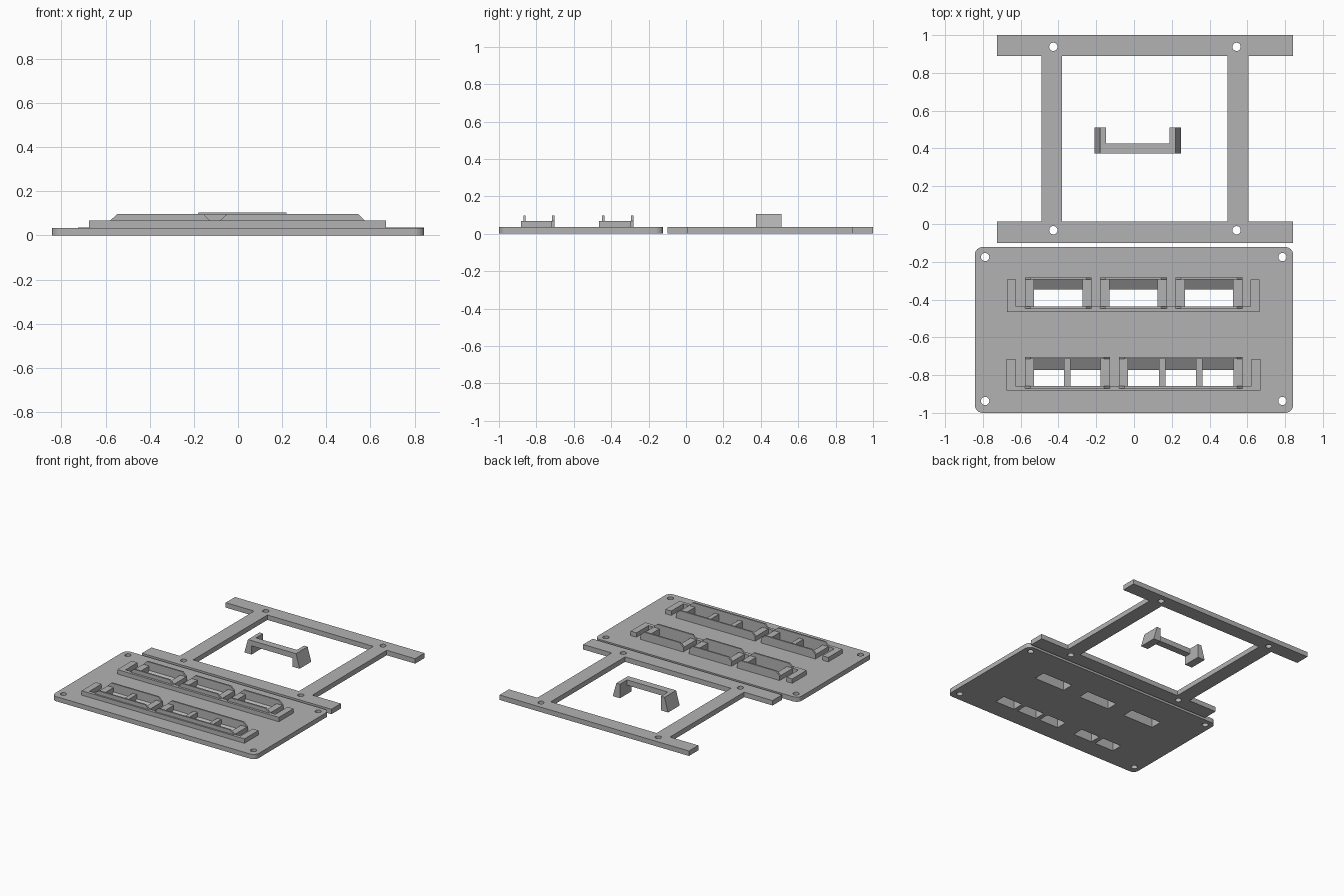
import bpy, bmesh, math
from mathutils import Vector

cube = bpy.data.objects.get("Cube")
if cube:
    bpy.data.objects.remove(cube)

grey = bpy.data.materials.new("mid_grey")
grey.use_nodes = True
grey.diffuse_color = (0.45, 0.45, 0.45, 1)
grey.node_tree.nodes["Principled BSDF"].inputs["Base Color"].default_value = grey.diffuse_color

PLATE_Z, FRAME_Z, RAIL_Z, CLIP_Z = 0.035, 0.037, 0.068, 0.097
HOLE_R = 0.022


def prism(bm, axis, profile, a, b):
    """Extrude a 2D profile along an axis from a to b."""
    place = {"x": lambda u, v: Vector((a, u, v)),
             "y": lambda u, v: Vector((u, a, v)),
             "z": lambda u, v: Vector((u, v, a))}[axis]
    face = bm.faces.new([bm.verts.new(place(u, v)) for u, v in profile])
    out = bmesh.ops.extrude_face_region(bm, geom=[face])
    step = Vector([(b - a) * (axis == k) for k in "xyz"])
    bmesh.ops.translate(bm, vec=step, verts=[g for g in out["geom"] if isinstance(g, bmesh.types.BMVert)])


def box(bm, x0, x1, y0, y1, z0, z1):
    prism(bm, "z", [(x0, y0), (x1, y0), (x1, y1), (x0, y1)], z0, z1)


def circle(x, y, r, n=24):
    return [(x + r * math.cos(math.tau * i / n), y + r * math.sin(math.tau * i / n)) for i in range(n)]


def rounded(x0, x1, y0, y1, r, n=6):
    pts = []
    for k, (cx, cy) in enumerate([(x1 - r, y1 - r), (x0 + r, y1 - r), (x0 + r, y0 + r), (x1 - r, y0 + r)]):
        for i in range(n + 1):
            t = math.pi / 2 * (k + i / n)
            pts.append((cx + r * math.cos(t), cy + r * math.sin(t)))
    return pts


def finish(bm, name):
    bmesh.ops.recalc_face_normals(bm, faces=bm.faces[:])
    mesh = bpy.data.meshes.new(name)
    bm.to_mesh(mesh)
    bm.free()
    mesh.materials.append(grey)
    ob = bpy.data.objects.new(name, mesh)
    bpy.context.scene.collection.objects.link(ob)
    return ob


def cut(ob, cutter):
    """Bake a boolean cut and discard the cutter."""
    cutter.hide_render = True
    mod = ob.modifiers.new("cut", "BOOLEAN")
    mod.operation, mod.solver, mod.object = "DIFFERENCE", "EXACT", cutter
    bpy.context.view_layer.update()
    baked = bpy.data.meshes.new_from_object(ob.evaluated_get(bpy.context.evaluated_depsgraph_get()))
    ob.modifiers.clear()
    ob.data = baked
    bpy.data.objects.remove(cutter)


# Each row: rail ends, rail front, wall planes, slot back edge, cells (x0, x1, windows)
rows = [
    dict(name="rear", x=(-0.673, 0.664), front=-0.465, inner=-0.436, back=-0.294, slot=-0.347,
         cells=[(-0.578, -0.224, 1), (-0.18, 0.174, 1), (0.22, 0.574, 1)]),
    dict(name="front", x=(-0.676, 0.671), front=-0.882, inner=-0.858, back=-0.716, slot=-0.772,
         cells=[(-0.578, -0.128, 2), (-0.08, 0.575, 3)]),
]
END, RIB, WALL, SLOPE = 0.049, 0.034, 0.012, 0.03

slots = bmesh.new()
for row in rows:
    x0, x1 = row["x"]
    f, i, b = row["front"], row["inner"], row["back"]
    # U-shaped rail around the row
    bm = bmesh.new()
    w = 0.048
    prism(bm, "z", [(x0, f), (x1, f), (x1, b), (x1 - w, b), (x1 - w, i),
                    (x0 + w, i), (x0 + w, b), (x0, b)], PLATE_Z, RAIL_Z)
    finish(bm, row["name"] + "_rail")

    # Clip cells: two chamfered walls joined by end blocks and ribs
    bm = bmesh.new()
    for c0, c1, count in row["cells"]:
        wall = [(c0, PLATE_Z), (c1, PLATE_Z), (c1, RAIL_Z), (c1 - SLOPE, CLIP_Z),
                (c0 + SLOPE, CLIP_Z), (c0, RAIL_Z)]
        prism(bm, "y", wall, i - WALL, i)
        prism(bm, "y", wall, b, b + WALL)
        box(bm, c0, c0 + END, i, b, PLATE_Z, RAIL_Z)
        box(bm, c1 - END, c1, i, b, PLATE_Z, RAIL_Z)
        width = (c1 - c0 - 2 * END - RIB * (count - 1)) / count
        for k in range(count):
            s0 = c0 + END + k * (width + RIB)
            if k:
                box(bm, s0 - RIB, s0, i, b, PLATE_Z, RAIL_Z)
            # Slot with a sloping back side
            prism(slots, "x", [(i, -0.02), (row["slot"], -0.02), (row["slot"], 0),
                               (b, PLATE_Z), (b, 0.06), (i, 0.06)], s0, s0 + width)
    finish(bm, row["name"] + "_clips")

# Base plate with rounded corners, screw holes and slots
for x in (-0.788, 0.786):
    for y in (-0.937, -0.175):
        prism(slots, "z", circle(x, y, HOLE_R), -0.02, 0.06)
bm = bmesh.new()
prism(bm, "z", rounded(-0.843, 0.843, -1, -0.122, 0.042), 0, PLATE_Z)
cut(finish(bm, "base_plate"), finish(slots, "plate_cutter"))

# Open frame: two long bars and two posts in one outline
L, R, B, T = -0.725, 0.843, -0.1, 1.0
p = [-0.49, -0.38, 0.496, 0.607]
lo, hi = 0.012, 0.89
bm = bmesh.new()
prism(bm, "z", [(L, B), (R, B), (R, lo), (p[3], lo), (p[3], hi), (R, hi), (R, T), (L, T),
                (L, hi), (p[0], hi), (p[0], lo), (L, lo)], 0, FRAME_Z)
frame = finish(bm, "mounting_frame")
bm = bmesh.new()
box(bm, p[1], p[2], lo, hi, -0.02, 0.06)
for x in (-0.427, 0.543):
    for y in (-0.033, 0.938):
        prism(bm, "z", circle(x, y, HOLE_R), -0.02, 0.06)
cut(frame, finish(bm, "frame_cutter"))

# Small bridge bracket: flared legs and a raised crossbar
bm = bmesh.new()
top, y0, y1 = 0.105, 0.373, 0.51
for foot, side in ((-0.209, 1), (0.249, -1)):
    prism(bm, "y", [(foot, 0), (foot + 0.06 * side, 0), (foot + 0.06 * side, top),
                    (foot + 0.03 * side, top)], y0, y1)
box(bm, -0.149, 0.189, y0, 0.426, 0.065, top)
finish(bm, "bridge_bracket")
